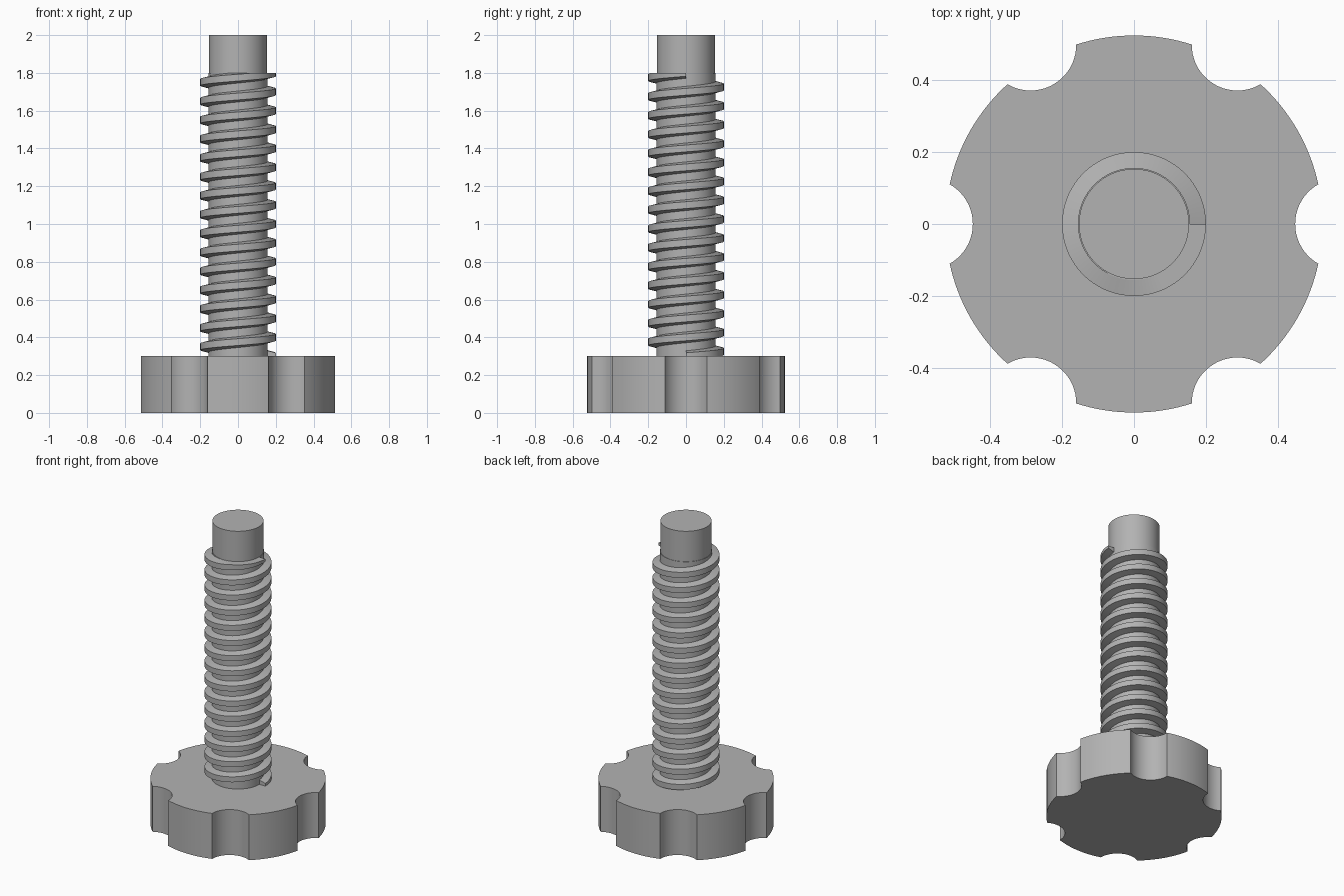
import bpy
import bmesh
from math import sin, cos, tau, radians, atan2, hypot, acos

if "Cube" in bpy.data.objects:
    bpy.data.objects.remove(bpy.data.objects["Cube"], do_unlink=True)

GREY = (0.45, 0.45, 0.45, 1)
mat = bpy.data.materials.new("plain grey")
mat.use_nodes = True
mat.diffuse_color = GREY
mat.node_tree.nodes["Principled BSDF"].inputs["Base Color"].default_value = GREY

KNOB_R, KNOB_H = 0.524, 0.3
NOTCH_R, NOTCH_C = 0.127, 0.575
CORE_R, TIP_R, THREAD_R = 0.156, 0.153, 0.2
THREAD_TOP, PITCH = 1.8, 0.1


def finish(name, bm):
    bmesh.ops.recalc_face_normals(bm, faces=bm.faces)
    mesh = bpy.data.meshes.new(name)
    bm.to_mesh(mesh)
    bm.free()
    mesh.materials.append(mat)
    obj = bpy.data.objects.new(name, mesh)
    bpy.context.collection.objects.link(obj)
    bpy.ops.object.select_all(action='DESELECT')
    obj.select_set(True)
    bpy.context.view_layer.objects.active = obj
    bpy.ops.object.shade_smooth_by_angle(angle=radians(25))
    return obj


def prism(name, outline, z0, z1):
    bm = bmesh.new()
    face = bm.faces.new([bm.verts.new((x, y, z0)) for x, y in outline])
    top = bmesh.ops.extrude_face_region(bm, geom=[face])["geom"]
    verts = [v for v in top if isinstance(v, bmesh.types.BMVert)]
    bmesh.ops.translate(bm, verts=verts, vec=(0, 0, z1 - z0))
    return finish(name, bm)


def arc(cx, r, a0, a1, n):
    return [(cx + r * cos(a0 + (a1 - a0) * i / n), r * sin(a0 + (a1 - a0) * i / n))
            for i in range(n)]


# Knob: a disc with six round finger notches
half = acos((KNOB_R**2 + NOTCH_C**2 - NOTCH_R**2) / (2 * KNOB_R * NOTCH_C))
bite = atan2(KNOB_R * sin(half), KNOB_R * cos(half) - NOTCH_C)
sector = arc(NOTCH_C, NOTCH_R, tau - bite, bite, 20)
sector += arc(0, KNOB_R, half, tau / 6 - half, 16)
outline = []
for k in range(6):
    c, s = cos(k * tau / 6), sin(k * tau / 6)
    outline += [(x * c - y * s, x * s + y * c) for x, y in sector]
prism("knob", outline, 0, KNOB_H)

# Shaft core and its plain tip
prism("shaft_core", arc(0, CORE_R, 0, tau, 96), KNOB_H - 0.02, THREAD_TOP)
prism("shaft_tip", arc(0, TIP_R, 0, tau, 96), THREAD_TOP - 0.02, 2)

# Thread: a trapezoid swept up a right-handed helix, trimmed flat at the top
profile = [(CORE_R - 0.004, -0.03), (THREAD_R, -0.018),
           (THREAD_R, 0.018), (CORE_R - 0.004, 0.03)]
turns, steps = round((THREAD_TOP - KNOB_H) / PITCH), 72
bm = bmesh.new()
rings = []
for i in range(turns * steps + 1):
    a = tau * i / steps
    z = KNOB_H + PITCH * i / steps
    rings.append([bm.verts.new((r * cos(a), r * sin(a), min(z + dz, THREAD_TOP)))
                  for r, dz in profile])
for lower, upper in zip(rings, rings[1:]):
    for j in range(4):
        k = (j + 1) % 4
        bm.faces.new((lower[j], lower[k], upper[k], upper[j]))
bm.faces.new(rings[0])
bm.faces.new(rings[-1])
finish("screw_thread", bm)
